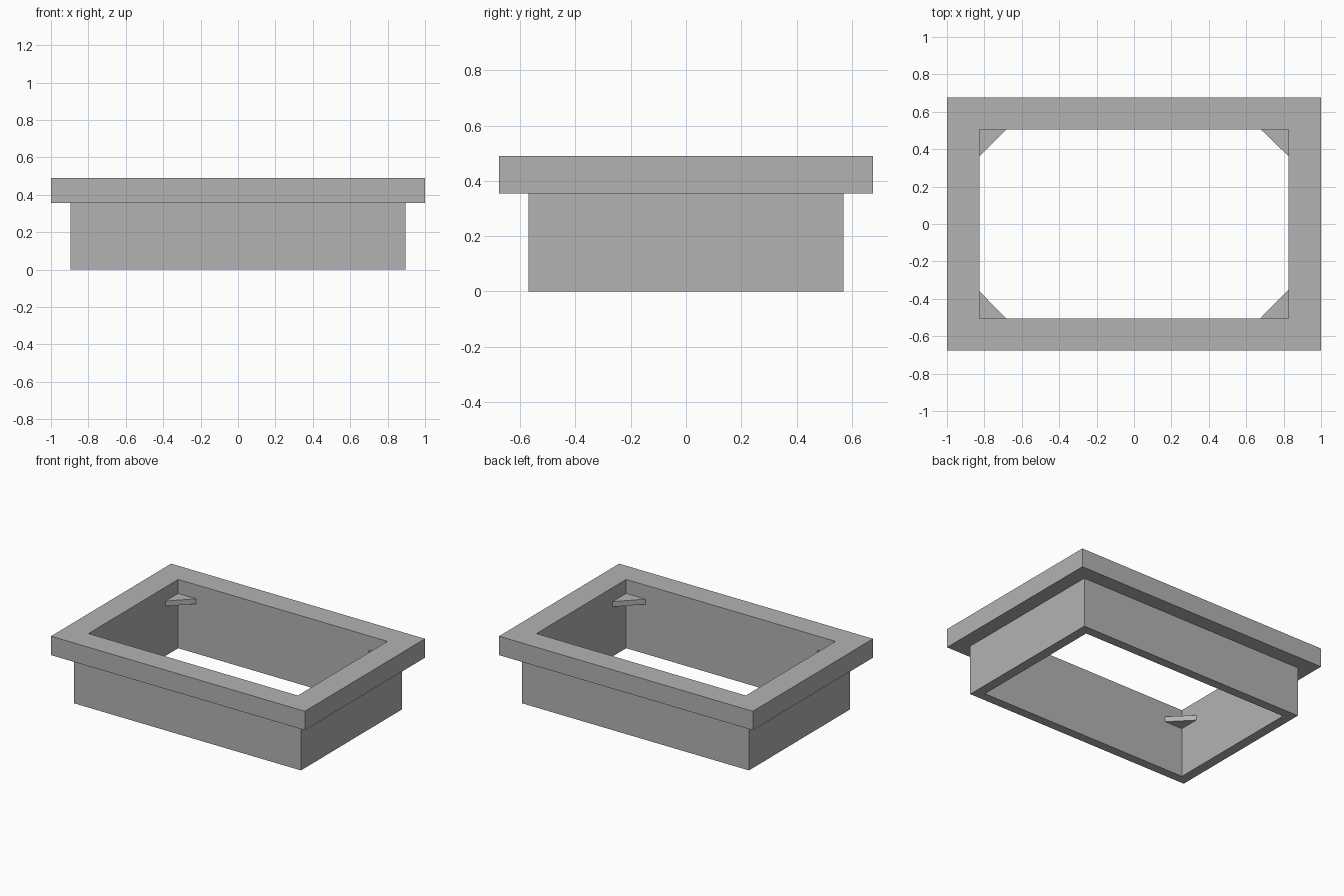
import bpy
import bmesh

cube = bpy.data.objects.get("Cube")
if cube:
    bpy.data.objects.remove(cube, do_unlink=True)

grey = bpy.data.materials.new("plain_grey")
grey.use_nodes = True
colour = (0.45, 0.45, 0.45, 1)
grey.diffuse_color = colour
grey.node_tree.nodes["Principled BSDF"].inputs["Base Color"].default_value = colour


def finish(name, bm):
    """Turn a bmesh into a named, coloured object."""
    bmesh.ops.recalc_face_normals(bm, faces=bm.faces)
    mesh = bpy.data.meshes.new(name)
    bm.to_mesh(mesh)
    bm.free()
    mesh.materials.append(grey)
    obj = bpy.data.objects.new(name, mesh)
    bpy.context.collection.objects.link(obj)


RIM, BODY, HOLE = (1.0, 0.676), (0.895, 0.57), (0.825, 0.505)
TOP, LIP = 0.49, 0.355
CORNERS = [(-1, -1), (1, -1), (1, 1), (-1, 1)]

# Flanged frame: an L-shaped section carried round the rectangle
section = [(HOLE, 0), (BODY, 0), (BODY, LIP), (RIM, LIP), (RIM, TOP), (HOLE, TOP)]
bm = bmesh.new()
rings = [[bm.verts.new((sx * half[0], sy * half[1], z)) for sx, sy in CORNERS]
         for half, z in section]
for i, ring in enumerate(rings):
    below = rings[i - 1]
    for j in range(4):
        bm.faces.new((below[j - 1], below[j], ring[j], ring[j - 1]))
finish("flanged_frame", bm)


def corner_tab(name, sx, sy, leg_x, leg_y):
    """Triangular support tab set in one inner corner."""
    x, y = sx * HOLE[0], sy * HOLE[1]
    outline = [(x, y), (x - sx * leg_x, y), (x, y - sy * leg_y)]
    bm = bmesh.new()
    base = bm.faces.new([bm.verts.new((px, py, LIP - 0.002)) for px, py in outline])
    extruded = bmesh.ops.extrude_face_region(bm, geom=[base], use_keep_orig=True)
    top = [v for v in extruded["geom"] if isinstance(v, bmesh.types.BMVert)]
    bmesh.ops.translate(bm, verts=top, vec=(0, 0, 0.037))
    finish(name, bm)


# Corner tabs
corner_tab("front_right_tab", -1, -1, 0.141, 0.144)
corner_tab("front_left_tab", 1, -1, 0.151, 0.152)
corner_tab("back_left_tab", 1, 1, 0.146, 0.142)
corner_tab("back_right_tab", -1, 1, 0.141, 0.142)
